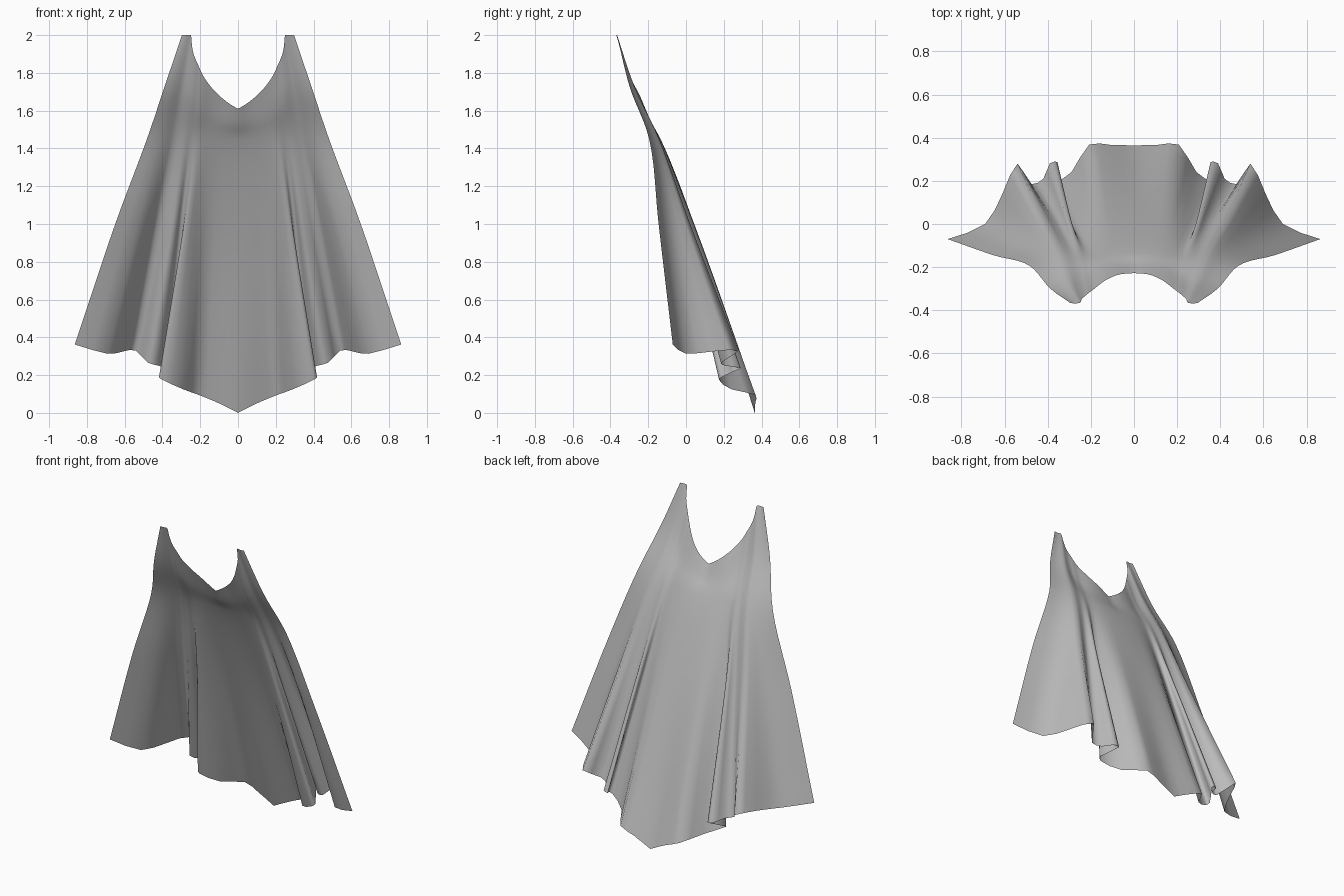
import bpy
import bmesh
from mathutils import Vector

if "Cube" in bpy.data.objects:
    bpy.data.objects.remove(bpy.data.objects["Cube"])

# Control sections of the right half, from the centre line to the outer edge
neckline = [Vector(p) for p in (
    (0, -.228, 1.61), (.04, -.23, 1.633), (.08, -.237, 1.663), (.13, -.26, 1.71),
    (.165, -.285, 1.755), (.19, -.305, 1.795), (.21, -.32, 1.84), (.228, -.335, 1.88),
    (.24, -.345, 1.92), (.245, -.355, 1.96), (.25, -.365, 2.0), (.268, -.368, 2.0),
    (.282, -.368, 2.0), (.297, -.365, 2.0))]
chest = [Vector((x, y, 1.45)) for x, y in (
    (0, -.135), (.06, -.135), (.12, -.138), (.17, -.144), (.205, -.15), (.225, -.151),
    (.24, -.149), (.255, -.148), (.275, -.15), (.295, -.149), (.338, -.142),
    (.375, -.16), (.42, -.18), (.482, -.195))]
waist = [Vector((x, y, 1.0)) for x, y in (
    (0, .043), (.08, .043), (.16, .04), (.22, .01), (.27, -.02), (.287, -.012),
    (.290, .013), (.307, .016), (.322, -.008), (.35, -.018), (.422, .022),
    (.47, -.04), (.53, -.10), (.65, -.145))]
hem = [Vector(p) for p in (
    (0, .364, 0), (.11, .367, .055), (.208, .368, .095), (.29, .24, .125),
    (.40, .175, .175), (.418, .19, .19), (.355, .288, .235), (.39, .281, .24),
    (.42, .21, .25), (.475, .185, .265), (.54, .28, .33), (.61, .14, .325),
    (.69, .0, .313), (.864, -.07, .362))]

# Shoulder section: the straps sag slightly below the line from neck to chest
shoulder = [(a + b) / 2 + Vector((0, -.004 - .014 * min(1, max(0, i - 3) / 4), 0))
            for i, (a, b) in enumerate(zip(neckline, chest))]


def spline(pts, steps):
    """Centripetal spline through pts, with the given steps per span."""
    p = [2 * pts[0] - pts[1], *pts, 2 * pts[-1] - pts[-2]]
    out = []
    for i in range(1, len(p) - 2):
        q = p[i - 1:i + 3]
        t = [0.0]
        for a, b in zip(q, q[1:]):
            t.append(t[-1] + max((b - a).length, 1e-6) ** .5)
        for s in range(steps):
            u = t[1] + (t[2] - t[1]) * s / steps
            level = q
            for k in (1, 2):
                level = [level[j].lerp(level[j + 1], (u - t[j]) / (t[j + k] - t[j]))
                         for j in range(len(level) - 1)]
            out.append(level[0].lerp(level[1], (u - t[1]) / (t[2] - t[1])))
    out.append(pts[-1].copy())
    return out


# Run each pleat line down the cloth, then smooth across the pleats
columns = [spline(c, 6) for c in zip(neckline, shoulder, chest, waist, hem)]
rows = [spline(r, 2) for r in zip(*columns)]

# Cape: one open sheet, mirrored across the centre
bm = bmesh.new()
grid = [[bm.verts.new(p) for p in row] for row in rows]
for upper, lower in zip(grid, grid[1:]):
    for c in range(len(upper) - 1):
        bm.faces.new((upper[c], upper[c + 1], lower[c + 1], lower[c])).smooth = True
mesh = bpy.data.meshes.new("cape")
bm.to_mesh(mesh)
bm.free()
cape = bpy.data.objects.new("cape", mesh)
bpy.context.collection.objects.link(cape)
mirror = cape.modifiers.new("mirror", 'MIRROR')
mirror.use_clip = True
mirror.merge_threshold = 0.0005

# Grey cloth
cloth = bpy.data.materials.new("grey cloth")
cloth.diffuse_color = (0.5, 0.5, 0.5, 1)
cloth.use_nodes = True
cloth.node_tree.nodes["Principled BSDF"].inputs["Base Color"].default_value = cloth.diffuse_color
mesh.materials.append(cloth)
